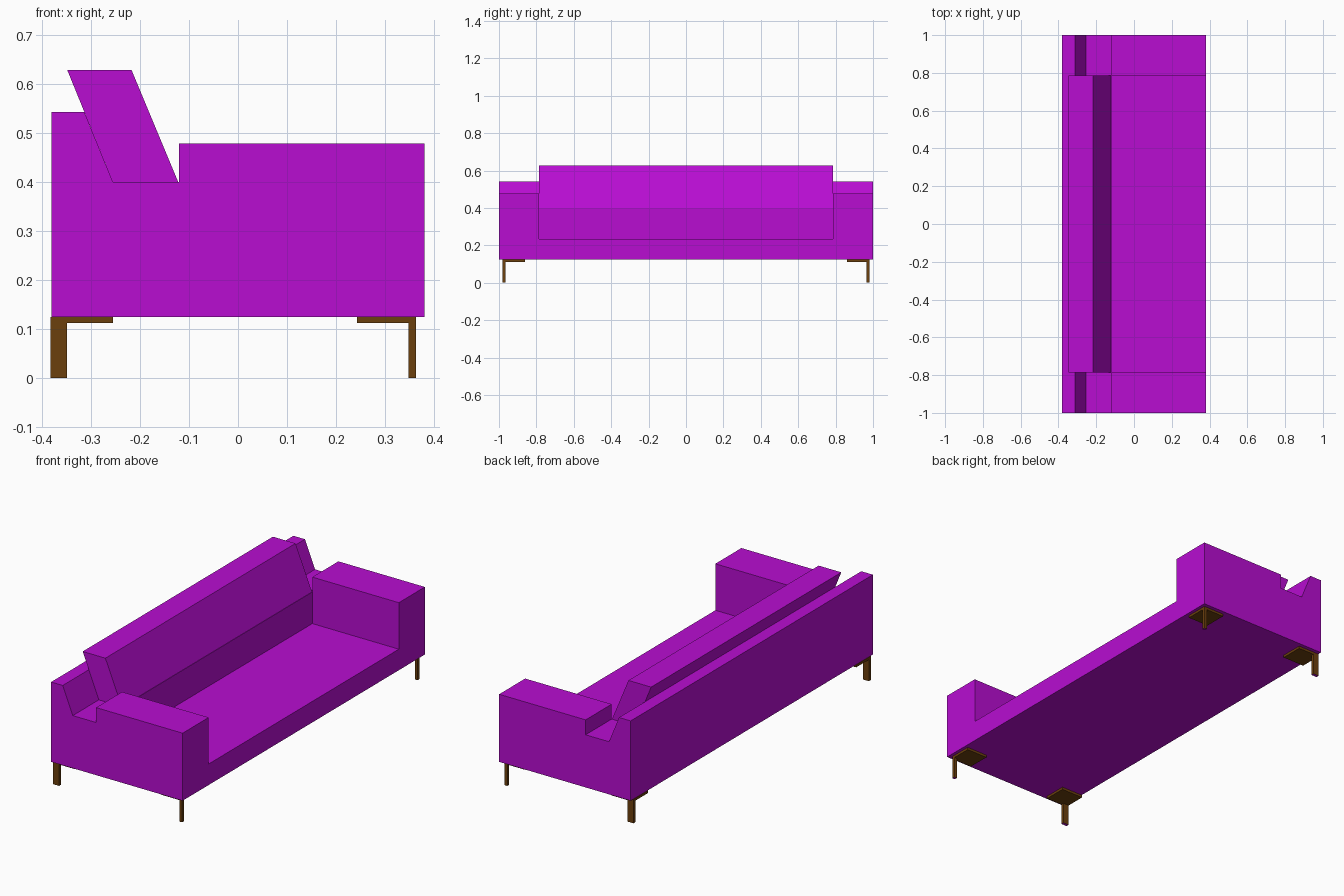
import bpy
import bmesh

cube = bpy.data.objects.get("Cube")
if cube:
    bpy.data.objects.remove(cube, do_unlink=True)


def make_material(name, colour):
    mat = bpy.data.materials.new(name)
    mat.use_nodes = True
    mat.diffuse_color = colour
    mat.node_tree.nodes["Principled BSDF"].inputs["Base Color"].default_value = colour
    return mat


fabric = make_material("purple_fabric", (0.48, 0.004, 0.64, 1))
wood = make_material("brown_wood", (0.147, 0.05, 0.004, 1))


def extrude(name, profile, y0, y1, *mats):
    """Extrude an x-z outline along y."""
    bm = bmesh.new()
    face = bm.faces.new([bm.verts.new((x, y0, z)) for x, z in profile])
    new = bmesh.ops.extrude_face_region(bm, geom=[face])["geom"]
    verts = [v for v in new if isinstance(v, bmesh.types.BMVert)]
    bmesh.ops.translate(bm, verts=verts, vec=(0, y1 - y0, 0))
    bmesh.ops.recalc_face_normals(bm, faces=bm.faces)
    mesh = bpy.data.meshes.new(name)
    bm.to_mesh(mesh)
    bm.free()
    for mat in mats:
        mesh.materials.append(mat)
    obj = bpy.data.objects.new(name, mesh)
    bpy.context.collection.objects.link(obj)
    return obj


def box(name, x0, x1, y0, y1, z0, z1, *mats):
    return extrude(name, [(x0, z0), (x1, z0), (x1, z1), (x0, z1)], y0, y1, *mats)


BACK, FRONT, BASE = -0.38, 0.38, 0.125
INNER = 0.785      # inner side of the armrests
SHELF = -0.12      # front of the ledge under the back cushion


def body_profile(height):
    """Side outline with the slanted back rail and a given front height."""
    return [(BACK, BASE), (FRONT, BASE), (FRONT, height), (SHELF, height),
            (SHELF, 0.4), (-0.255, 0.4), (-0.313, 0.542), (BACK, 0.542)]


# Seat with its back rail, and the leaning back cushion
extrude("seat_and_back_rail", body_profile(0.235), -INNER, INNER, fabric)
extrude("back_cushion", [(-0.255, 0.4), (-0.122, 0.4), (-0.217, 0.628), (-0.348, 0.628)],
        -INNER, INNER, fabric)

for side, s in (("right", -1), ("left", 1)):
    # Armrests
    extrude(side + "_armrest", body_profile(0.478), s * INNER, s, fabric)

    # Legs with square mounting plates
    for end, leg, plate in (("back", (-0.382, -0.348), (-0.382, -0.255)),
                            ("front", (0.347, 0.363), (0.242, 0.363))):
        name = f"{side}_{end}_leg"
        foot = box(name, *leg, s * 0.964, s * 0.98, 0, BASE, wood, fabric)
        for poly in foot.data.polygons:
            poly.material_index = int(poly.normal.z < -0.9)
        box(name + "_plate", *plate, s * 0.86, s * 0.98, 0.112, BASE, wood)
